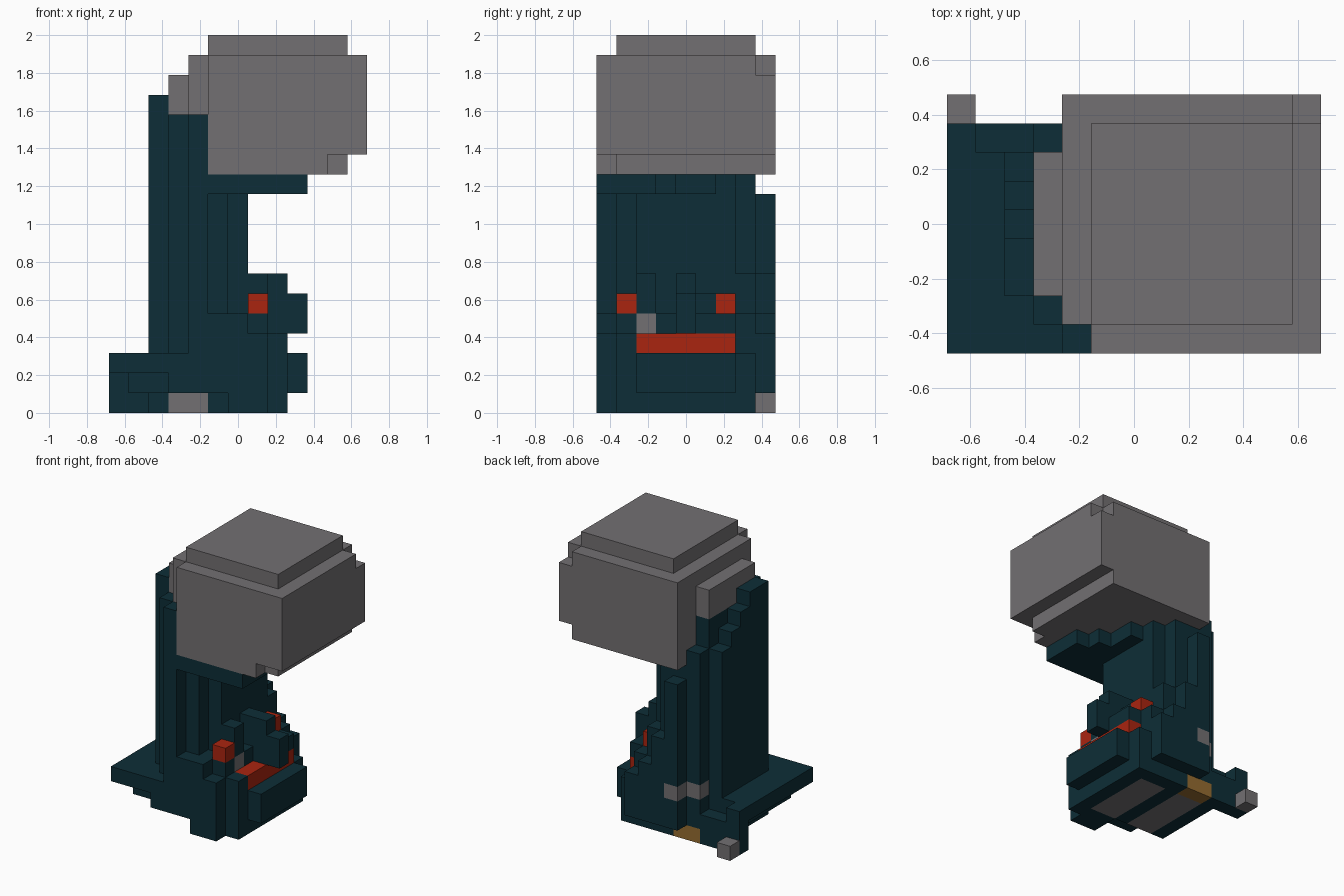
import bpy

cube = bpy.data.objects.get("Cube")
if cube:
    bpy.data.objects.remove(cube, do_unlink=True)

UNIT = 2 / 19
COLOURS = {
    "dark_teal": (0.004, 0.027, 0.038),
    "stone_grey": (0.17, 0.16, 0.168),
    "red": (0.40, 0.018, 0.005),
    "ochre": (0.30, 0.15, 0.03),
}
materials = {}
for name, rgb in COLOURS.items():
    m = bpy.data.materials.new(name)
    m.use_nodes = True
    m.diffuse_color = (*rgb, 1)
    m.node_tree.nodes["Principled BSDF"].inputs["Base Color"].default_value = (*rgb, 1)
    materials[name] = m

# Blocks on a grid; later parts replace earlier ones where they meet
cells = {}
part_colour = {}


def fill(part, colour, x, y, z):
    part_colour[part] = colour
    for i in range(*x):
        for j in range(*y):
            for k in range(*z):
                cells[i, j, k] = part


def clear(x, y, z):
    for i in range(*x):
        for j in range(*y):
            for k in range(*z):
                cells.pop((i, j, k), None)


def teal(part, x, y, z):
    fill(part, "dark_teal", x, y, z)


# Base: stepped slab, narrowing downwards
teal("base", (0, 8), (0, 8), (2, 3))
teal("base", (3, 8), (0, 1), (1, 2))
teal("base", (1, 9), (1, 8), (1, 2))
teal("base", (6, 8), (0, 1), (0, 1))
teal("base", (6, 9), (1, 2), (0, 1))
teal("base", (2, 9), (2, 8), (0, 1))
teal("base", (8, 9), (1, 8), (2, 3))
teal("base", (4, 8), (8, 9), (1, 3))
clear((1, 4), (7, 8), (2, 3))
teal("base", (0, 1), (7, 8), (0, 3))
teal("base", (1, 2), (7, 8), (0, 1))

# Column: rounded section, back wall falling in steps towards +y
teal("column", (4, 5), (0, 1), (3, 15))
teal("column", (3, 6), (1, 2), (3, 12))
teal("column", (3, 5), (1, 2), (12, 15))
teal("column", (2, 7), (2, 7), (3, 12))
teal("column", (3, 5), (2, 7), (12, 15))
for j, top in zip(range(2, 7), (16, 16, 15, 14, 13)):
    teal("column", (2, 3), (j, j + 1), (12, top))
teal("column", (3, 6), (7, 8), (2, 13))
teal("column", (4, 5), (8, 9), (3, 11))

# Shelf under the ball, with a stepped front corner
for j, end in enumerate((10, 10, 10, 9, 8, 8, 7, 6)):
    teal("shelf", (4, end), (j, j + 1), (11, 12))

# Face: jaw, cheeks, brows and nose
teal("jaw", (9, 10), (2, 7), (1, 3))
teal("jaw", (4, 8), (0, 1), (3, 4))
teal("jaw", (6, 9), (1, 2), (3, 4))
teal("jaw", (6, 8), (2, 8), (3, 4))
teal("jaw", (5, 8), (8, 9), (3, 4))
teal("cheeks", (5, 7), (0, 1), (4, 5))
teal("cheeks", (6, 8), (1, 8), (4, 5))
teal("cheeks", (8, 9), (5, 7), (4, 5))
teal("cheeks", (5, 7), (8, 9), (4, 5))
teal("cheeks", (6, 7), (7, 8), (5, 7))
teal("cheeks", (5, 6), (8, 9), (5, 7))
teal("brows", (7, 8), (2, 3), (5, 7))
teal("brows", (7, 8), (5, 6), (5, 6))
teal("nose", (7, 10), (4, 5), (4, 6))
teal("nose", (7, 9), (4, 5), (6, 7))
fill("mouth", "red", (8, 9), (2, 7), (3, 4))
for side, j in (("right", 1), ("left", 6)):
    fill(side + "_eye", "red", (7, 8), (j, j + 1), (5, 6))
fill("tooth", "stone_grey", (7, 8), (2, 3), (4, 5))

# Ball on top
grey = "stone_grey"
fill("ball", grey, (5, 13), (0, 9), (13, 18))
fill("ball", grey, (5, 12), (1, 8), (18, 19))
fill("ball", grey, (5, 11), (0, 1), (12, 13))
fill("ball", grey, (5, 12), (1, 9), (12, 13))
fill("ball", grey, (4, 5), (1, 9), (15, 18))
fill("ball", grey, (4, 5), (7, 9), (13, 15))
fill("ball", grey, (4, 5), (8, 9), (12, 13))
fill("ball", grey, (3, 4), (2, 7), (15, 17))
clear((12, 13), (8, 9), (17, 18))

# Soles, side plate, tail tip and rear studs
fill("front_sole", grey, (6, 8), (2, 7), (0, 1))
fill("rear_sole", grey, (3, 5), (2, 7), (0, 1))
fill("side_plate", "ochre", (3, 5), (7, 8), (0, 1))
fill("tail_tip", grey, (0, 1), (8, 9), (0, 1))
fill("rear_studs", grey, (3, 4), (7, 8), (3, 4))
fill("rear_studs", grey, (4, 5), (8, 9), (3, 4))


# Skin the outer faces of every part
def corners(cell, axis, side):
    a, b = (axis + 1) % 3, (axis + 2) % 3
    ring = [(0, 0), (1, 0), (1, 1), (0, 1)]
    for da, db in (ring if side else ring[::-1]):
        p = list(cell)
        p[axis] += side
        p[a] += da
        p[b] += db
        yield tuple(p)


for part, colour in part_colour.items():
    index, faces = {}, []
    for cell in (c for c, owner in cells.items() if owner == part):
        for axis in range(3):
            for side in (0, 1):
                beside = list(cell)
                beside[axis] += 2 * side - 1
                if tuple(beside) not in cells:
                    faces.append([index.setdefault(p, len(index))
                                  for p in corners(cell, axis, side)])
    verts = [((i - 6.5) * UNIT, (j - 4.5) * UNIT, k * UNIT) for i, j, k in index]
    mesh = bpy.data.meshes.new(part)
    mesh.from_pydata(verts, [], faces)
    mesh.materials.append(materials[colour])
    bpy.context.collection.objects.link(bpy.data.objects.new(part, mesh))
